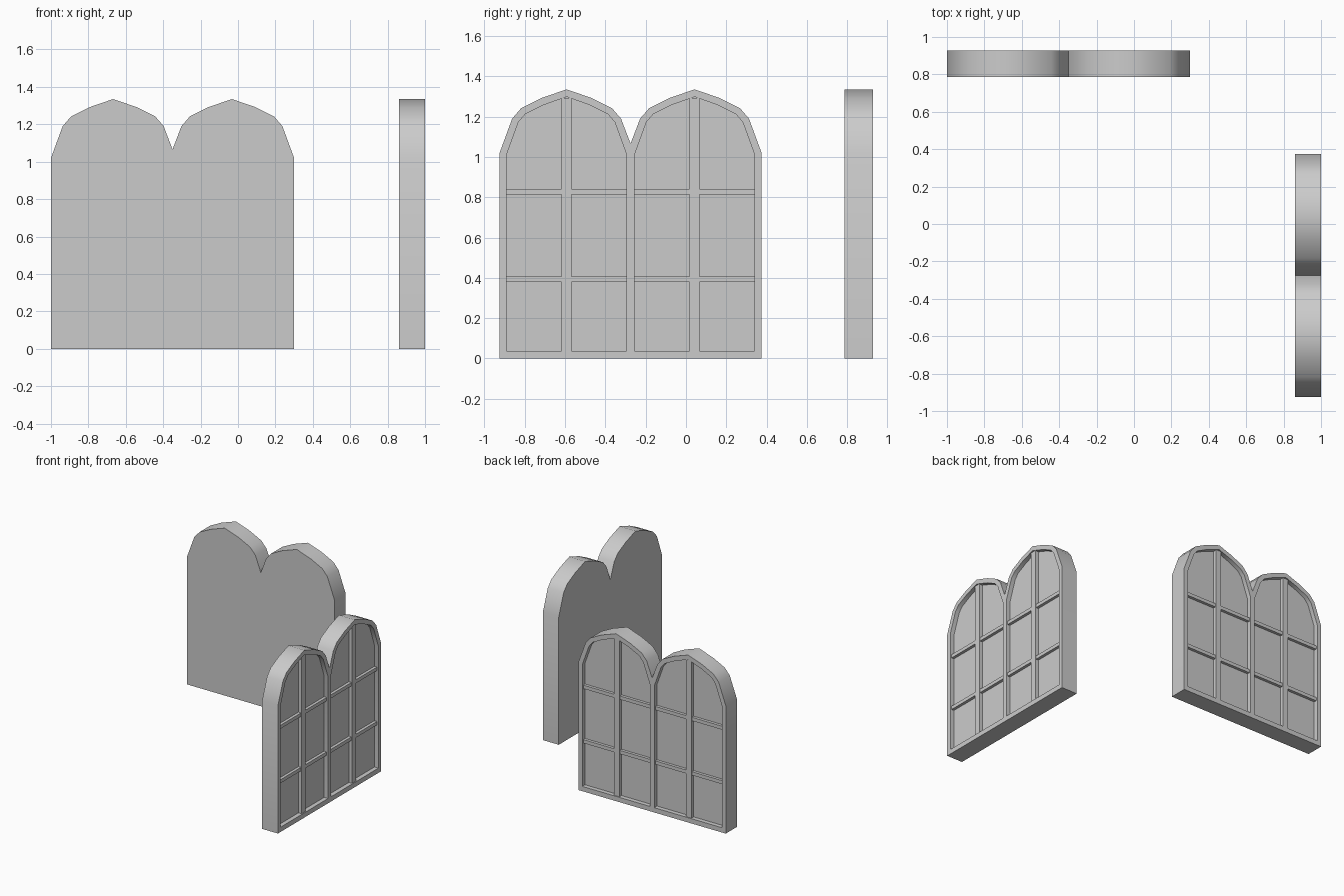
import bpy, bmesh, math
from mathutils import Matrix

if "Cube" in bpy.data.objects:
    bpy.data.objects.remove(bpy.data.objects["Cube"])

THICK, RECESS, ARCH_X = 0.14, 0.035, 0.3175
# Right half of each arch, as (offset from arch centre, height), apex first
OUTER = [(0, 1.335), (0.125, 1.292), (0.225, 1.242), (0.27, 1.19), (0.3325, 1.02)]
INNER = [(0, 1.298), (0.115, 1.257), (0.205, 1.212), (0.239, 1.172), (0.298, 1.01)]


def arch(half, cx):
    """Arch points from left springing to right springing."""
    left = [(cx - d, z) for d, z in reversed(half[1:])]
    return left + [(cx + d, z) for d, z in half]


def prism(name, pts, y0, y1):
    """Extrude an x/z outline from y0 to y1."""
    bm = bmesh.new()
    face = bm.faces.new([bm.verts.new((x, y0, z)) for x, z in pts])
    ext = bmesh.ops.extrude_face_region(bm, geom=[face])
    verts = [v for v in ext["geom"] if isinstance(v, bmesh.types.BMVert)]
    bmesh.ops.translate(bm, vec=(0, y1 - y0, 0), verts=verts)
    bmesh.ops.recalc_face_normals(bm, faces=bm.faces[:])
    me = bpy.data.meshes.new(name)
    bm.to_mesh(me)
    bm.free()
    ob = bpy.data.objects.new(name, me)
    bpy.context.collection.objects.link(ob)
    return ob


def bar(name, x0, x1, z0, z1, height):
    base = THICK - RECESS
    return prism(name, [(x0, z0), (x1, z0), (x1, z1), (x0, z1)], base - 0.005, base + height)


def window(name, place):
    # Twin-arched slab
    valley = (0, 1.066)
    left = arch(OUTER, -ARCH_X)[:-1]
    right = [(-x, z) for x, z in reversed(left)]
    outline = [(-0.65, 0)] + left + [valley] + right + [(0.65, 0)]
    frame = prism(name + "_frame", outline, 0, THICK)
    parts = [frame]

    for side, cx in (("left", -ARCH_X), ("right", ARCH_X)):
        # Sunken pane opening
        pts = [(cx - 0.298, 0.038)] + arch(INNER, cx) + [(cx + 0.298, 0.038)]
        cutter = prism("opening_cutter", pts, THICK - RECESS, THICK + 0.1)
        cutter.hide_render = True
        mod = frame.modifiers.new("opening", 'BOOLEAN')
        mod.object, mod.operation, mod.solver = cutter, 'DIFFERENCE', 'EXACT'
        bpy.context.view_layer.objects.active = frame
        bpy.ops.object.modifier_apply(modifier=mod.name)
        bpy.data.objects.remove(cutter)
        # Glazing bars
        parts.append(bar(f"{name}_{side}_upright", cx - 0.024, cx + 0.024, 0.036, 1.292, 0.028))
        for i, z in enumerate((0.393, 0.827)):
            parts.append(bar(f"{name}_{side}_crossbar_{i + 1}",
                             cx - 0.3, cx + 0.3, z - 0.014, z + 0.014, 0.023))

    # Soft shading around the arches, crisp corners elsewhere
    frame.data.shade_smooth()
    frame.data.set_sharp_from_angle(angle=math.radians(45))
    for ob in parts:
        ob.matrix_world = place


# Rear window faces +y, side window faces +x
window("rear_window", Matrix.Translation((-0.35, 0.787, 0)))
window("side_window", Matrix.Translation((0.86, -0.275, 0)) @ Matrix.Rotation(-math.pi / 2, 4, 'Z'))
